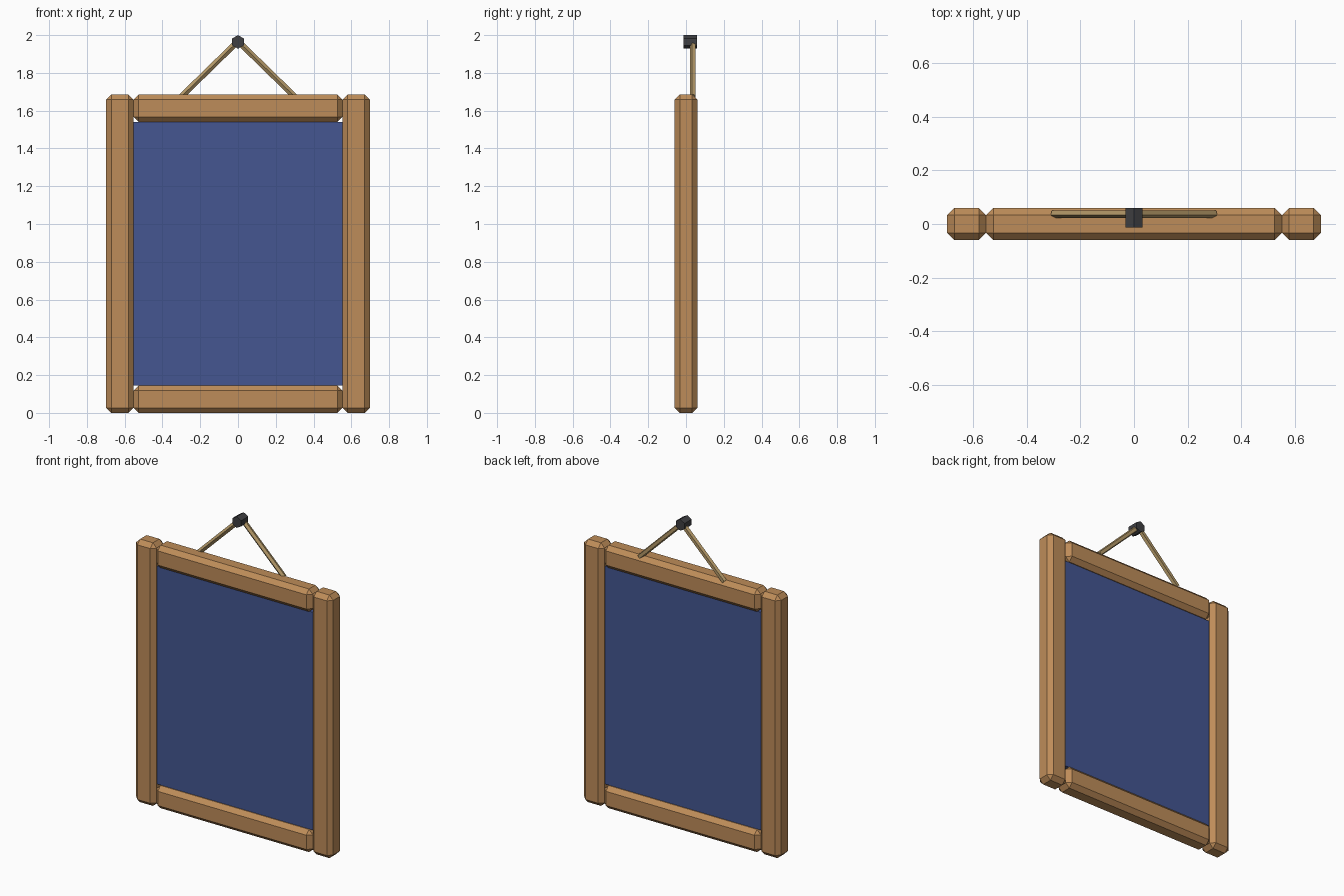
import bpy
from math import atan2, pi, radians
from mathutils import Quaternion, Vector

if "Cube" in bpy.data.objects:
    bpy.data.objects.remove(bpy.data.objects["Cube"])


def material(name, rgb):
    m = bpy.data.materials.new(name)
    m.diffuse_color = (*rgb, 1)
    m.use_nodes = True
    m.node_tree.nodes["Principled BSDF"].inputs["Base Color"].default_value = m.diffuse_color
    return m


WOOD = material("wood", (0.515, 0.265, 0.10))
BLUE = material("blue_panel", (0.058, 0.093, 0.283))
TWINE = material("twine", (0.46, 0.32, 0.14))
IRON = material("dark_iron", (0.05, 0.05, 0.055))


def finish(name, mat):
    ob = bpy.context.object
    ob.name = name
    ob.data.materials.append(mat)
    return ob


def box(name, center, size, mat, chamfer=0):
    bpy.ops.mesh.primitive_cube_add(size=1, location=center)
    bpy.context.object.scale = size
    bpy.ops.object.transform_apply(location=False, rotation=False, scale=True)
    ob = finish(name, mat)
    if chamfer:
        b = ob.modifiers.new("chamfer", 'BEVEL')
        b.width = chamfer
        b.segments = 1
    return ob


def cord(name, a, b, radius, sides=5):
    # Rod in the xz plane with one ridge turned to the front
    a, b = Vector(a), Vector(b)
    d = b - a
    turn = Quaternion((0, 1, 0), atan2(d.x, d.z)) @ Quaternion((0, 0, 1), pi)
    bpy.ops.mesh.primitive_cylinder_add(vertices=sides, radius=radius, depth=d.length,
                                        location=(a + b) / 2, rotation=turn.to_euler())
    return finish(name, TWINE)


HEIGHT, BAR, DEPTH, CHAMFER = 1.685, 0.145, 0.12, 0.027
INNER = 0.553

# Upright frame bars and hanging cords, one per side
for side, s in (("left", -1), ("right", 1)):
    box(f"{side}_stile", (s * (INNER + BAR / 2), 0, HEIGHT / 2),
        (BAR, DEPTH, HEIGHT), WOOD, CHAMFER)
    cord(f"{side}_cord", (s * 0.30, 0.038, 1.675), (0, 0.038, 1.968), 0.0165)

# Horizontal frame bars
for name, z in (("bottom_rail", BAR / 2), ("top_rail", HEIGHT - BAR / 2)):
    box(name, (0, 0, z), (2 * INNER, DEPTH, BAR), WOOD, CHAMFER)

# Blue panel held between the bars
box("panel", (0, 0, HEIGHT / 2), (2 * INNER, 0.056, HEIGHT - 2 * BAR), BLUE)

# Hexagonal wall peg
bpy.ops.mesh.primitive_cylinder_add(vertices=6, radius=0.036, depth=0.072,
                                    location=(0, 0.023, 1.964),
                                    rotation=(radians(90), 0, 0))
finish("peg", IRON)
